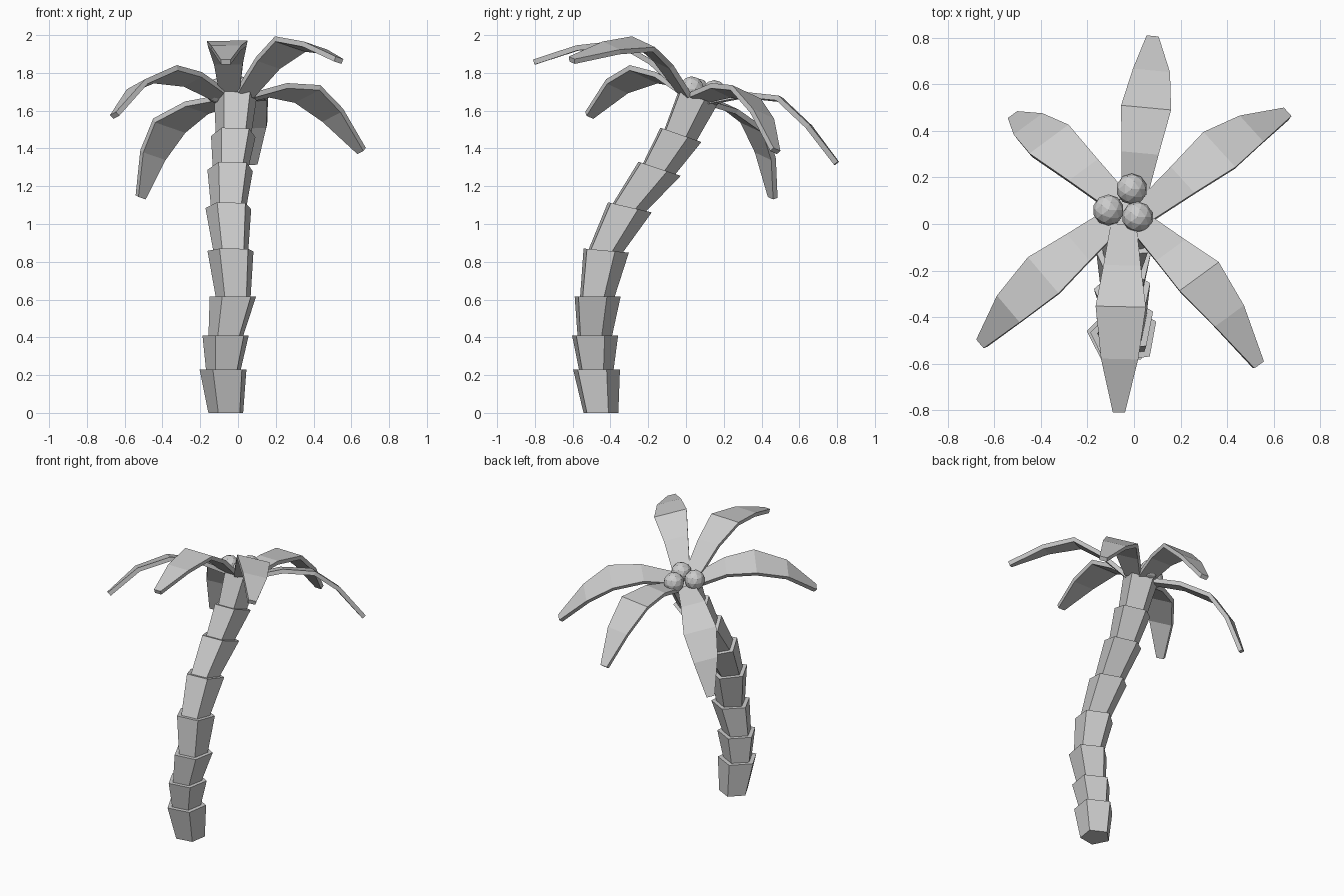
import bpy, bmesh, math
from mathutils import Vector

if "Cube" in bpy.data.objects:
    bpy.data.objects.remove(bpy.data.objects["Cube"])

CROWN_UP = Vector((0, 0.42, 0.9)).normalized()


def finish(bm, name):
    bmesh.ops.recalc_face_normals(bm, faces=bm.faces)
    mesh = bpy.data.meshes.new(name)
    bm.to_mesh(mesh)
    bm.free()
    obj = bpy.data.objects.new(name, mesh)
    bpy.context.collection.objects.link(obj)
    return obj


def loft(bm, rings):
    """Skin a list of closed rings and cap both ends."""
    vs = [[bm.verts.new(p) for p in r] for r in rings]
    n = len(vs[0])
    for a, b in zip(vs, vs[1:]):
        for i in range(n):
            j = (i + 1) % n
            bm.faces.new((a[i], a[j], b[j], b[i]))
    bm.faces.new(vs[0][::-1])
    bm.faces.new(vs[-1])


def pentagon(centre, radius, slope, turn):
    """Five-sided ring whose plane dips towards +y by the given slope."""
    tilt = math.atan(slope)
    pts = []
    for k in range(5):
        a = math.radians(-126 + turn + 72 * k)
        x, y = radius * math.cos(a), radius * math.sin(a)
        pts.append(Vector(centre) + Vector((x, y * math.cos(tilt), -y * math.sin(tilt))))
    return pts


# Trunk: stacked five-sided cups; joints are x, y, z, slope, top radius
joints = [
    (-0.06, -0.455, 0.0, 0, 0.095),
    (-0.073, -0.48, 0.23, 0, 0.132),
    (-0.06, -0.488, 0.41, 0, 0.13),
    (-0.022, -0.475, 0.615, 0, 0.13),
    (-0.035, -0.43, 0.86, 0.09, 0.129),
    (-0.047, -0.305, 1.09, 0.23, 0.128),
    (-0.038, -0.148, 1.295, 0.33, 0.127),
    (-0.022, -0.035, 1.475, 0.35, 0.124),
    (-0.012, 0.055, 1.67, 0.33, 0.118),
]
rings = []
for i, (low, top) in enumerate(zip(joints, joints[1:])):
    turn = 9 - i * 0.7
    rings.append(pentagon(low[:3], 0.098, low[3], turn))
    rings.append(pentagon(top[:3], top[4], top[3], turn))
bm = bmesh.new()
loft(bm, rings)
finish(bm, "trunk")

# Fronds: centre points from root to tip
fronds = {
    "front": [(-0.045, 0.0, 1.705), (-0.057, -0.355, 1.97), (-0.062, -0.58, 1.945), (-0.065, -0.81, 1.87)],
    "front_right": [(0.035, 0.0, 1.70), (0.28, -0.225, 1.965), (0.41, -0.395, 1.945), (0.538, -0.605, 1.88)],
    "back_right": [(0.05, 0.06, 1.68), (0.367, 0.32, 1.70), (0.505, 0.41, 1.585), (0.66, 0.482, 1.395)],
    "back": [(0.0, 0.11, 1.66), (0.052, 0.50, 1.675), (0.075, 0.66, 1.525), (0.08, 0.808, 1.33)],
    "back_left": [(-0.07, 0.10, 1.665), (-0.365, 0.365, 1.53), (-0.455, 0.43, 1.37), (-0.522, 0.47, 1.145)],
    "front_left": [(-0.09, 0.02, 1.69), (-0.39, -0.22, 1.805), (-0.54, -0.365, 1.74), (-0.662, -0.515, 1.585)],
}
half_widths = [0.055, 0.08, 0.108, 0.08, 0.026]
for side, points in fronds.items():
    pts = [Vector(p) for p in points]
    pts.insert(1, (pts[0] + pts[1]) / 2 + Vector((0, 0, 0.03)))
    across = (pts[-1] - pts[0]).cross(CROWN_UP).normalized()
    rings = []
    for i, (p, w) in enumerate(zip(pts, half_widths)):
        along = pts[min(i + 1, 4)] - pts[max(i - 1, 0)]
        down = along.cross(across).normalized() * 0.028
        if down.z > 0:
            down = -down
        s = across * w
        rings.append([p + s, p - s, p - s * 0.95 + down, p + s * 0.95 + down])
    bm = bmesh.new()
    loft(bm, rings)
    finish(bm, "frond_" + side)

# Coconuts clustered on the crown
for i, loc in enumerate([(-0.01, 0.15, 1.695), (-0.11, 0.06, 1.705), (0.015, 0.03, 1.715)]):
    bpy.ops.mesh.primitive_ico_sphere_add(subdivisions=2, radius=0.067, location=loc)
    bpy.context.object.name = f"coconut_{i + 1}"
